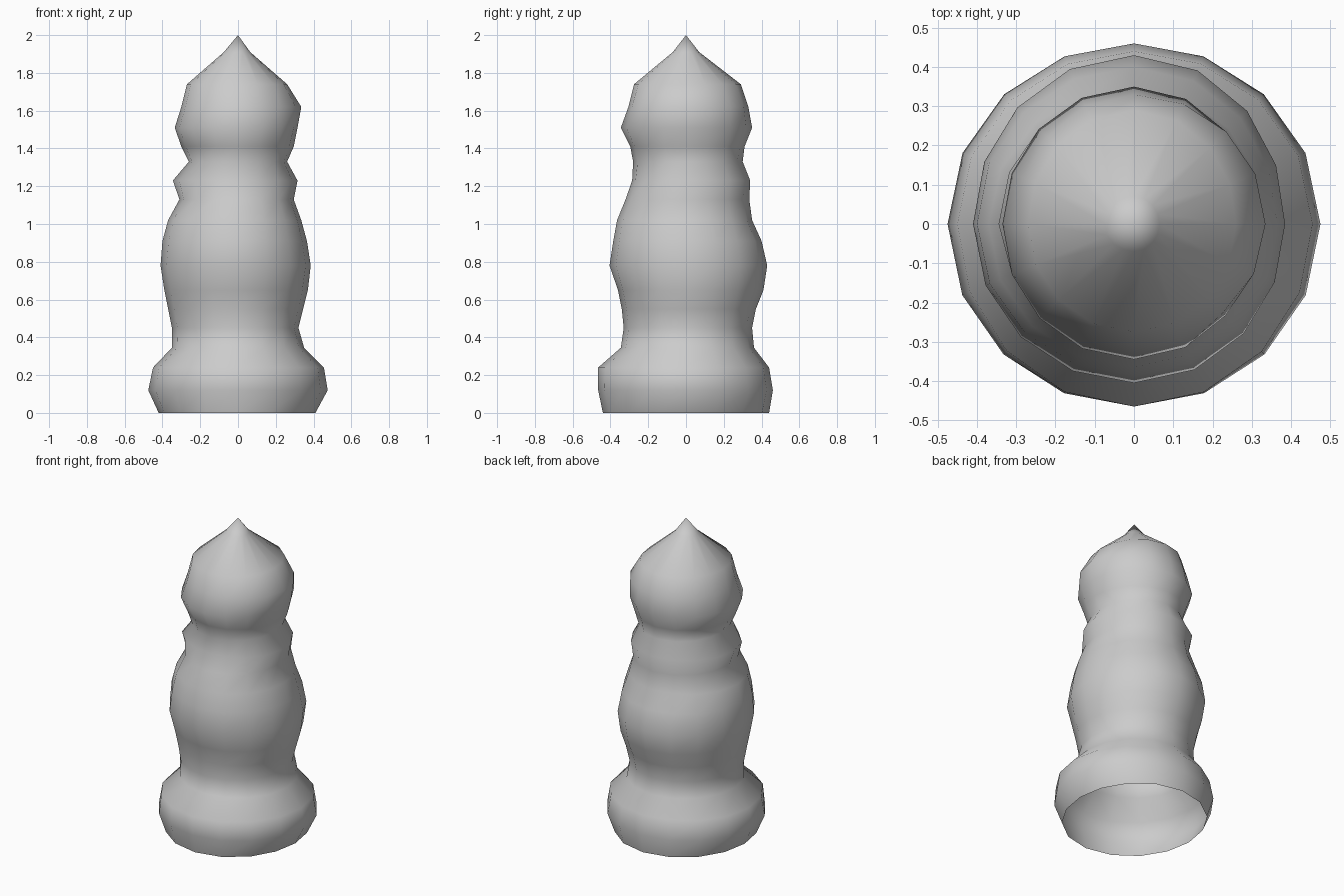
import bpy, bmesh, math

if "Cube" in bpy.data.objects:
    bpy.data.objects.remove(bpy.data.objects["Cube"])

SIDES = 16
# hand-shaped rings: height, then radius to the right, back, left, front
RINGS = [
    (0.00, .41, .44, .42, .44),
    (0.12, .475, .46, .475, .465),
    (0.24, .455, .44, .45, .465),
    (0.345, .35, .36, .35, .345),
    (0.45, .32, .35, .35, .33),
    (0.55, .345, .37, .37, .34),
    (0.65, .37, .41, .39, .36),
    (0.78, .385, .43, .41, .405),
    (0.91, .365, .40, .40, .385),
    (1.02, .335, .35, .37, .365),
    (1.13, .295, .335, .31, .32),
    (1.23, .315, .34, .345, .285),
    (1.33, .26, .30, .26, .28),
    (1.41, .295, .31, .30, .295),
    (1.51, .315, .35, .335, .345),
    (1.62, .335, .33, .30, .305),
    (1.74, .26, .29, .27, .275),
    (1.91, .065, .07, .075, .07),
]


def ring_point(ring, k):
    z, right, back, left, front = ring
    a = 2 * math.pi * k / SIDES
    c, s = math.cos(a), math.sin(a)
    rx = right if c > 0 else left
    ry = back if s > 0 else front
    r = rx * c * c + ry * s * s
    return (r * c, r * s, z)


# knobbly turned body, open underneath, ending in a pointed tip
bm = bmesh.new()
loops = [[bm.verts.new(ring_point(r, k)) for k in range(SIDES)] for r in RINGS]
tip = bm.verts.new((0, 0, 2.0))
for lo, hi in zip(loops, loops[1:]):
    for k in range(SIDES):
        n = (k + 1) % SIDES
        bm.faces.new((lo[k], lo[n], hi[n], hi[k]))
for k in range(SIDES):
    bm.faces.new((loops[-1][k], loops[-1][(k + 1) % SIDES], tip))
for f in bm.faces:
    f.smooth = True

mesh = bpy.data.meshes.new("pointed_body")
bm.to_mesh(mesh)
bm.free()
body = bpy.data.objects.new("pointed_body", mesh)
bpy.context.collection.objects.link(body)
